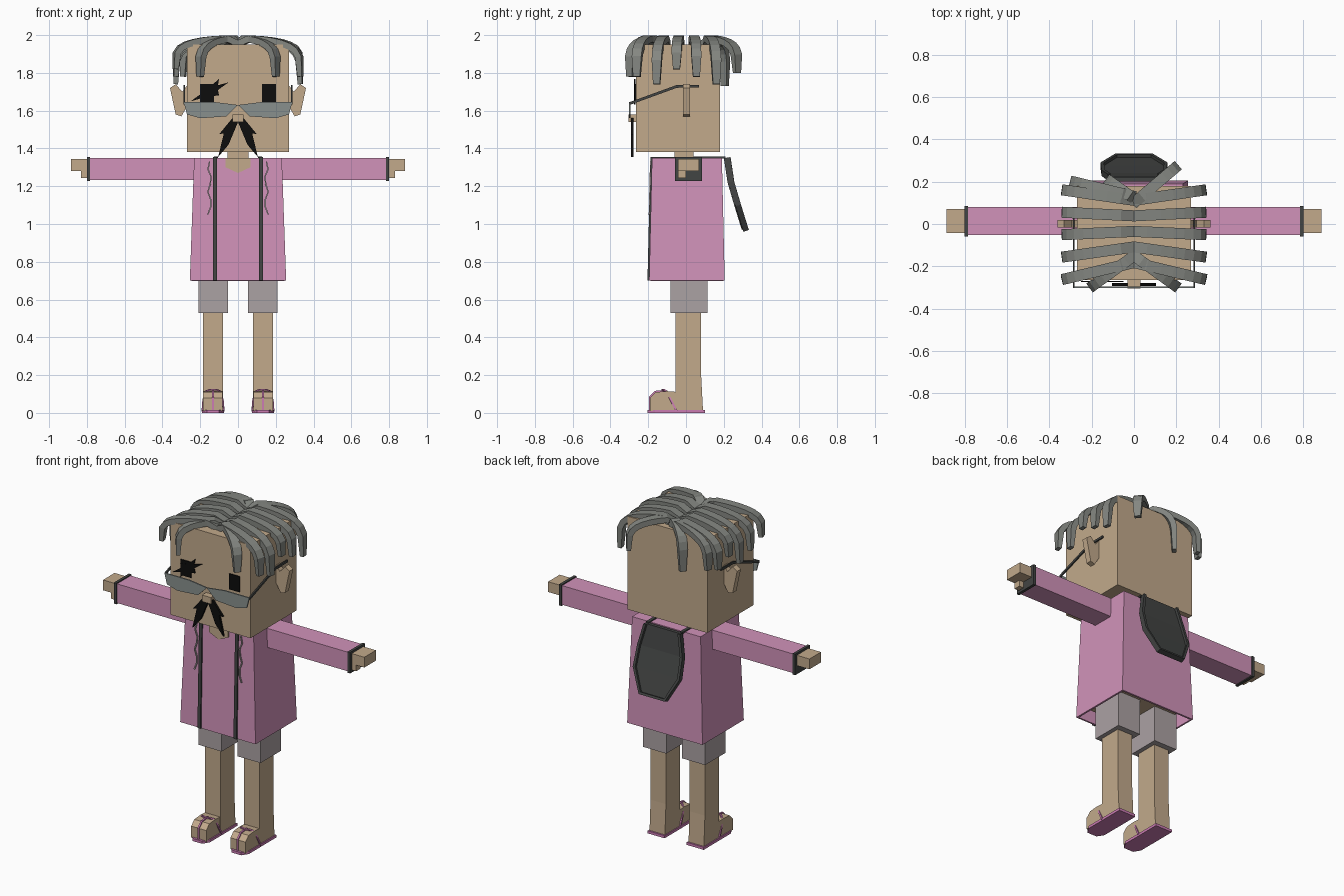
import bpy, bmesh
from math import sin, cos, pi
from mathutils import Vector

old = bpy.data.objects.get("Cube")
if old:
    bpy.data.objects.remove(old)


def material(name, red, green, blue):
    """Flat material from linear colour values."""
    colour = (red, green, blue, 1)
    mat = bpy.data.materials.new(name)
    mat.use_nodes = True
    mat.diffuse_color = colour
    mat.node_tree.nodes["Principled BSDF"].inputs["Base Color"].default_value = colour
    return mat


skin = material("tan skin", .54, .4, .26)
pink = material("pink cloth", .64, .29, .49)
sandal_pink = material("sandal pink", .6, .2, .45)
grey_cloth = material("grey cloth", .41, .36, .37)
dark = material("dark trim", .055, .058, .056)
hair_grey = material("grey hair", .23, .24, .22)
smoky = material("smoky lens", .25, .28, .27)
black = material("black", .004, .004, .004)


def loft(name, mat, rings, capped=True):
    """Join equal-length rings of points into a skin; the last ring is always closed."""
    bm = bmesh.new()
    rows = [[bm.verts.new(point) for point in ring] for ring in rings]
    for lower, upper in zip(rows, rows[1:]):
        for i in range(len(lower)):
            bm.faces.new((lower[i - 1], lower[i], upper[i], upper[i - 1]))
    bm.faces.new(rows[-1])
    if capped:
        bm.faces.new(rows[0])
    bmesh.ops.recalc_face_normals(bm, faces=bm.faces)
    mesh = bpy.data.meshes.new(name)
    bm.to_mesh(mesh)
    bm.free()
    mesh.materials.append(mat)
    obj = bpy.data.objects.new(name, mesh)
    bpy.context.collection.objects.link(obj)
    return obj


def rect(x, y, z):
    (left, right), (front, back) = x, y
    return [(left, front, z), (right, front, z), (right, back, z), (left, back, z)]


def box(name, mat, x, y, z):
    return loft(name, mat, [rect(x, y, height) for height in z])


def plate(name, mat, outline, front, back):
    """Outline in x and z, given depth along y."""
    return loft(name, mat, [[(x, y, z) for x, z in outline] for y in (front, back)])


def ribbon(name, mat, path, side, width, thickness, taper=1):
    """Rectangular strip following a path, its width along the side direction."""
    points = [Vector(point) for point in path]
    last = len(points) - 1
    rings = []
    for i, point in enumerate(points):
        along = (points[min(i + 1, last)] - points[max(i - 1, 0)]).normalized()
        across = Vector(side)
        across = (across - along * across.dot(along)).normalized()
        scale = taper / 2 if i == last else 1 / 2
        up = along.cross(across) * thickness * scale
        across *= width * scale
        rings.append([point + across + up, point + up - across,
                      point - across - up, point + across - up])
    return loft(name, mat, rings)


def lock(name, root, tip_x, tip_y, tip_z):
    """Hair lock arching from the centre parting out to its tip."""
    steps = 8
    crest = 1.983
    path = []
    for i in range(steps + 1):
        angle = pi / 2 * i / steps
        reach = sin(angle)
        drop = max(cos(angle), 0) ** .4
        path.append((tip_x * reach, root + (tip_y - root) * reach,
                     tip_z + (crest - tip_z) * drop))
    path[0] = (0, root, crest - .03)
    ribbon(name, hair_grey, path, (tip_y - root, -tip_x, 0), .052, .034, taper=.7)


# Head, neck and body
box("head", skin, x=(-.27, .27), y=(-.265, .18), z=(1.38, 1.95))
box("nose", skin, x=(-.03, .03), y=(-.305, -.26), z=(1.54, 1.58))
box("neck", skin, x=(-.055, .055), y=(-.06, .04), z=(1.3, 1.4))
box("body", skin, x=(-.2, .2), y=(-.15, .16), z=(.75, 1.32))

# Open-bottomed jacket
hem = rect((-.255, .255), (-.195, .205), .7)
collar = rect((-.232, .232), (-.18, .19), 1.35)
jacket = loft("jacket", pink, [hem, collar], capped=False)
wall = jacket.modifiers.new("wall", "SOLIDIFY")
wall.thickness = .015
wall.offset = -1
neckline = [(-.065, 1.35), (.065, 1.35), (.065, 1.3), (0, 1.27), (-.065, 1.3)]
plate("neckline", skin, neckline, front=-.188, back=-.18)

# Hood hanging down the back, with a raised rim
hood_rings = []
rim_left = []
rim_right = []
for half, y, z in [(.115, .205, 1.35), (.145, .225, 1.22), (.15, .26, 1.1), (.085, .3, .97)]:
    inner = y - .005
    outer = y + .016
    hood_rings.append([(-half, inner, z), (half, inner, z), (half, outer, z), (-half, outer, z)])
    rim_left.append((half, outer, z))
    rim_right.append((-half, outer, z))
loft("hood", dark, hood_rings)
ribbon("hood_rim", dark, rim_left + rim_right[::-1], side=(0, 1, .4), width=.03, thickness=.016)

# Paired parts
lens_outline = [(0, 1.63), (.12, 1.645), (.287, 1.645), (.27, 1.58), (.2, 1.56), (.06, 1.57)]
moustache_outline = [(0, 1.57), (.03, 1.56), (.1, 1.475), (.075, 1.48), (.105, 1.355),
                     (.05, 1.42), (0, 1.54)]
ear_outline = [(.265, 1.74), (.295, 1.7), (.33, 1.74), (.36, 1.72), (.33, 1.58),
               (.3, 1.57), (.265, 1.63)]
foot_profile = [(-.19, .01), (-.19, .08), (-.16, .11), (-.1, .115), (.085, .1), (.09, .01)]
sole_outline = [(.075, .1), (.19, .1), (.19, -.165), (.165, -.205), (.1, -.205), (.075, -.165)]
middle_of_foot = .132

for tag, sign in (("left", 1), ("right", -1)):
    def side(*points):
        """Mirror points, or spans of x, to the current side."""
        return [(point[0] * sign, *point[1:]) for point in points]

    def span(start, end):
        return (start * sign, end * sign)

    # Face details
    plate(tag + "_lens", smoky, side(*lens_outline), front=-.302, back=-.294)
    plate(tag + "_moustache", black, side(*moustache_outline), front=-.292, back=-.278)
    plate(tag + "_ear", skin, side(*ear_outline), front=-.016, back=.02)
    box(tag + "_eye", black, span(.128, .2), y=(-.272, -.264), z=(1.645, 1.74))
    temple = side((.285, -.298, 1.638), (.285, -.05, 1.728), (.285, .07, 1.73))
    ribbon(tag + "_glasses_arm", dark, temple, side=(1, 0, 0), width=.008, thickness=.014)

    # Arms
    box(tag + "_sleeve", pink, span(.2, .79), y=(-.052, .08), z=(1.233, 1.35))
    box(tag + "_cuff", dark, span(.783, .8), y=(-.058, .086), z=(1.227, 1.356))
    box(tag + "_hand", skin, span(.79, .885), y=(-.042, .07), z=(1.28, 1.343))
    box(tag + "_thumb", skin, span(.79, .83), y=(-.042, 0), z=(1.243, 1.285))

    # Jacket edge trim and wavy drawstring
    edge = side((.122, -.199, .7), (.122, -.184, 1.352), (.115, .21, 1.352))
    ribbon(tag + "_trim", dark, edge, side=(1, 0, 0), width=.02, thickness=.01)
    cord = side(*[(.15 + .01 * sin(i * 2), -.187 - i * .001, 1.33 - i * .04) for i in range(8)])
    ribbon(tag + "_drawstring", grey_cloth, cord, side=(1, 0, 0), width=.007, thickness=.007)

    # Legs and sandals
    box(tag + "_shorts", grey_cloth, span(.053, .21), y=(-.082, .115), z=(.53, .77))
    leg = [rect(span(.08, .184), (-.055, heel), z) for heel, z in ((.09, .01), (.08, .2), (.08, .56))]
    loft(tag + "_leg", skin, leg)
    foot = [[(x, y, z) for y, z in foot_profile] for x in span(.082, .184)]
    loft(tag + "_foot", skin, foot)
    sole = [[(x, y, z) for x, y in side(*sole_outline)] for z in (0, .016)]
    loft(tag + "_sole", sandal_pink, sole)
    arch = [(middle_of_foot - .057 * cos(angle), -.05 - .075 * sin(angle),
             .01 + .112 * min(1, 1.3 * sin(angle)))
            for angle in [pi * i / 8 for i in range(9)]]
    ribbon(tag + "_strap", sandal_pink, side(*arch), side=(0, 1, .1), width=.01, thickness=.008)
    toe = [(middle_of_foot, y - .003, z + .003) for y, z in foot_profile[:4]]
    ribbon(tag + "_toe_strap", sandal_pink, side(*toe), side=(1, 0, 0), width=.01, thickness=.008)

    # Hair locks down the side of the head, then one over the brow
    for row in range(5):
        tip_y = .105 * (row - 2) - .05
        tip_z = 1.74 + .04 * ((row * 2 + sign) % 3)
        lock(f"{tag}_hair_lock_{row}", tip_y * .7, sign * .33, tip_y, tip_z)
    lock(tag + "_brow_lock", -.15, sign * .2, -.295, 1.78)

# Locks at the back of the head
lock("left_back_lock", .1, .2, .27, 1.8)
lock("right_back_lock", .12, -.12, .205, 1.73)
lock("right_corner_lock", .13, -.29, .2, 1.78)

# Jagged scar across the right eye
spikes = 12
scar = []
for i in range(spikes):
    angle = 2 * pi * i / spikes
    radius = .05 if i % 2 else .1
    scar.append((radius * cos(angle) - .15,
                 radius * (sin(angle) + cos(angle)) / 2 + 1.7))
plate("eye_scar", black, scar, front=-.274, back=-.268)
